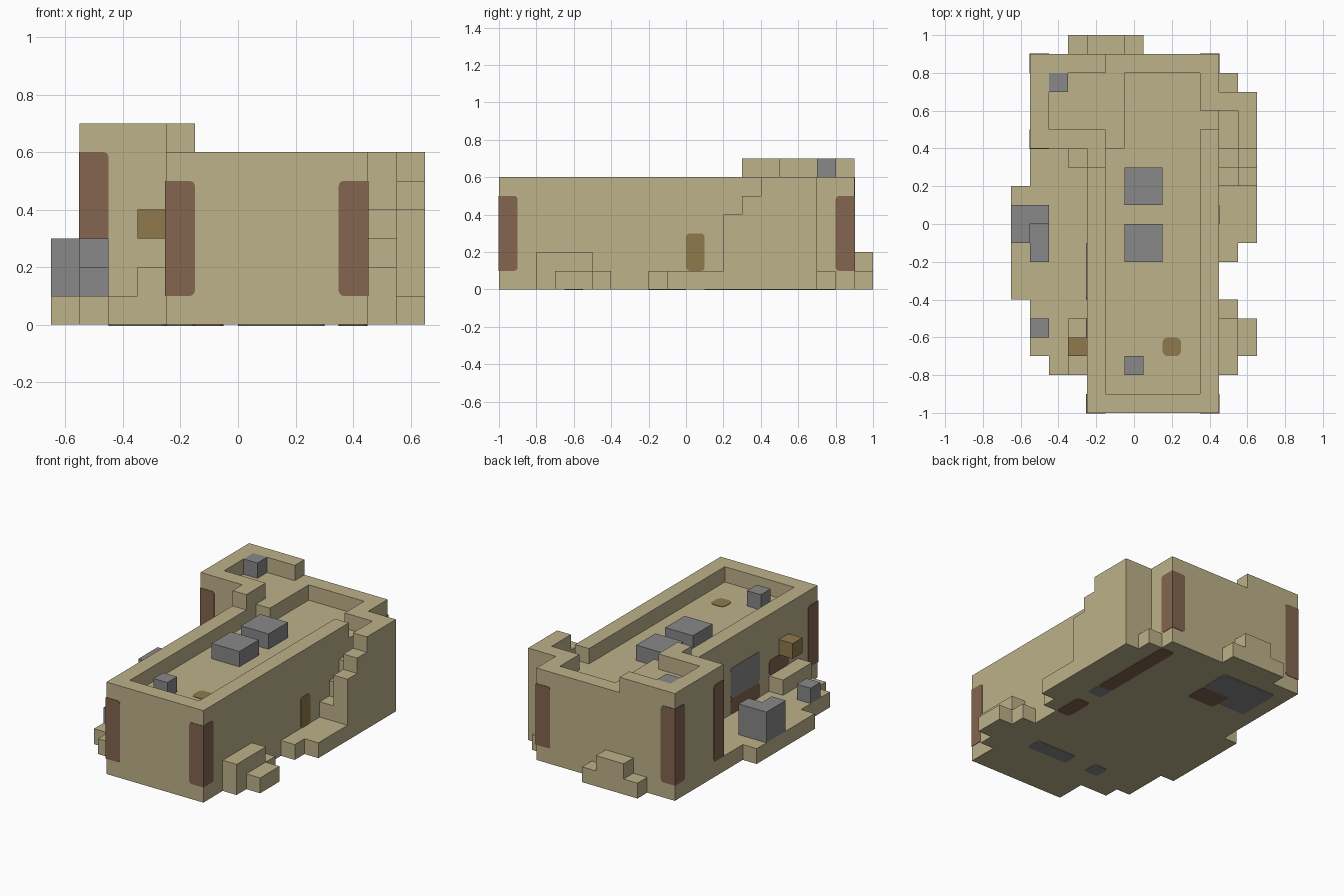
import bpy, bmesh
from mathutils import Vector

old = bpy.data.objects.get("Cube")
if old:
    bpy.data.objects.remove(old)


def material(name, r, g, b):
    m = bpy.data.materials.new(name)
    m.use_nodes = True
    m.diffuse_color = (r, g, b, 1)
    m.node_tree.nodes["Principled BSDF"].inputs["Base Color"].default_value = (r, g, b, 1)
    return m


TAN = material("sandstone", 0.51, 0.445, 0.255)
GREY = material("grey_stone", 0.246, 0.246, 0.246)
BROWN = material("dark_brown", 0.227, 0.13, 0.08)
GOLD = material("ochre_wood", 0.275, 0.195, 0.072)


def finish(name, bm, mat):
    bmesh.ops.recalc_face_normals(bm, faces=bm.faces)
    mesh = bpy.data.meshes.new(name)
    bm.to_mesh(mesh)
    bm.free()
    mesh.materials.append(mat)
    ob = bpy.data.objects.new(name, mesh)
    bpy.context.collection.objects.link(ob)
    return ob


def prism(name, outline, z0, z1, mat=TAN):
    """Upright block with any outline."""
    bm = bmesh.new()
    face = bm.faces.new([bm.verts.new((x, y, z0)) for x, y in outline])
    top = bmesh.ops.extrude_face_region(bm, geom=[face])["geom"]
    verts = [v for v in top if isinstance(v, bmesh.types.BMVert)]
    bmesh.ops.translate(bm, verts=verts, vec=(0, 0, z1 - z0))
    return finish(name, bm, mat)


def box_mesh(lo, hi):
    bm = bmesh.new()
    bmesh.ops.create_cube(bm, size=1)
    lo, hi = Vector(lo), Vector(hi)
    for v in bm.verts:
        v.co = (lo + hi) / 2 + v.co * (hi - lo)
    return bm, (lo + hi) / 2


def box(name, x0, x1, y0, y1, z0, z1, mat=TAN):
    return finish(name, box_mesh((x0, y0, z0), (x1, y1, z1))[0], mat)


def plate(name, axis, at, side, a, b, mat, r=0.02):
    """Thin rounded inlay on a face; a and b are opposite corners in the face."""
    lo, hi = list(a), list(b)
    lo.insert(axis, at - 0.003)
    hi.insert(axis, at + 0.003)
    bm, mid = box_mesh(lo, hi)
    edges = [e for e in bm.edges if abs((e.verts[0].co - e.verts[1].co)[axis]) > 0.001]
    if r:
        bmesh.ops.bevel(bm, geom=edges, offset=r, segments=3, affect='EDGES', profile=0.5)
    return finish(name, bm, mat)


def corner_strip(name, x, y, dx, dy, top):
    """Brown quoin wrapped round an outer corner; dx, dy point into the wall."""
    e = 0.003
    xs = sorted((x - e * dx, x + 0.1 * dx))
    ys = sorted((y - e * dy, y + 0.1 * dy))
    bm, mid = box_mesh((xs[0], ys[0], 0.1), (xs[1], ys[1], top))
    inward = Vector((dx, dy, 0))
    edges = []
    for ed in bm.edges:
        off = (ed.verts[0].co + ed.verts[1].co) / 2 - mid
        if abs(off.z) > 0.01 and off.dot(inward) > 0.01:
            edges.append(ed)
    bmesh.ops.bevel(bm, geom=edges, offset=0.018, segments=3, affect='EDGES', profile=0.5)
    return finish(name, bm, BROWN)


# Main hall with a sunken roof and a doorway through the parapet
hall = prism("main_hall", [(-.25, -1), (.45, -1), (.45, .9), (-.25, .9)], 0, 0.6)
cutter = prism("roof_cutter", [(-.15, -.9), (.35, -.9), (.35, .5), (.5, .5), (.5, .6), (.35, .6),
                               (.35, .8), (-.05, .8), (-.05, .4), (-.15, .4)], 0.5, 0.8)
cutter.hide_render = True
mod = hall.modifiers.new("sunken_roof", 'BOOLEAN')
mod.operation, mod.solver, mod.object = 'DIFFERENCE', 'EXACT', cutter
bpy.context.view_layer.objects.active = hall
bpy.ops.object.modifier_apply(modifier=mod.name)
bpy.data.objects.remove(cutter)

# Rear tower and its parapet
box("tower_base", -.55, -.25, .4, .9, 0, .6)
prism("tower_parapet", [(-.15, .9), (-.55, .9), (-.55, .4), (-.25, .4), (-.25, .3), (-.15, .3),
                        (-.15, .5), (-.45, .5), (-.45, .8), (-.15, .8)], 0.6, 0.7)
box("tower_foot", -.35, -.25, .3, .4, .1, .2)

# Terrace along the right-hand wall
prism("terrace", [(-.25, -.8), (-.45, -.8), (-.45, -.7), (-.55, -.7), (-.55, -.4), (-.65, -.4),
                  (-.65, .2), (-.55, .2), (-.55, .4), (-.25, .4)], 0, 0.1)
box("terrace_ledge", -.35, -.25, -.8, -.5, .1, .2)

# Stair wing: landing, climbing steps and stepped outer wall
prism("stair_landing", [(.45, -.2), (.55, -.2), (.55, -.1), (.65, -.1), (.65, .2), (.45, .2)], 0, 0.1)
for i, (y0, y1) in enumerate([(.2, .3), (.3, .4), (.4, .6)]):
    box(f"stair_step_{i + 1}", .45, .55, y0, y1, 0, .2 + .1 * i)
    box(f"stair_wall_{i + 1}", .55, .65, y0, y1, 0, .4 + .1 * i)
box("stair_end_wall", .45, .65, .6, .7, 0, .6)
box("stair_wing_foot", .45, .55, .7, .8, 0, .1)

# Rubble at the foot of the walls
box("side_rubble_tall", .45, .55, -.8, -.5, 0, .2)
box("side_rubble_low", .55, .65, -.7, -.5, 0, .1)
box("side_rubble_end", .45, .55, -.5, -.4, 0, .1)
box("back_rubble_low", -.35, .05, .9, 1, 0, .1)
box("back_rubble_tall", -.25, -.05, .9, 1, .1, .2)

# Stone blocks on the roofs and the terrace
box("roof_block_front", -.05, .15, -.2, 0, .5, .6, GREY)
box("roof_block_back", -.05, .15, .1, .3, .5, .6, GREY)
box("roof_block_small", -.05, .05, -.8, -.7, .5, .6, GREY)
box("tower_block", -.45, -.35, .7, .8, .6, .7, GREY)
box("terrace_block_small", -.55, -.45, -.6, -.5, .1, .2, GREY)
box("terrace_block_low", -.55, -.45, -.2, 0, .1, .2, GREY)
prism("terrace_block_large", [(-.65, -.1), (-.55, -.1), (-.55, 0), (-.45, 0), (-.45, .1), (-.65, .1)],
      .1, .3, GREY)
box("wall_bracket", -.35, -.25, -.7, -.6, .3, .4, GOLD)

# Corner quoins
corner_strip("front_right_quoin", -.25, -1, 1, 1, .5)
corner_strip("front_left_quoin", .45, -1, -1, 1, .5)
corner_strip("back_left_quoin", .45, .9, -1, -1, .5)
corner_strip("tower_back_quoin", -.55, .9, 1, -1, .6)
corner_strip("tower_front_quoin", -.55, .4, 1, 1, .6)

# Inlays on the walls and roof
plate("side_door", 0, .45, 1, (0, .1), (.1, .3), GOLD)
plate("roof_hatch", 2, .5, 1, (.15, -.7), (.25, -.6), GOLD, 0.03)
plate("wall_window", 0, -.25, -1, (-.4, .2), (-.1, .4), GREY)
plate("window_sill", 0, -.25, -1, (-.4, .1), (-.1, .2), BROWN)
plate("wall_panel", 0, -.25, -1, (-.7, .2), (-.5, .3), BROWN)

# Inlays under the base
for name, a, b, mat in [
        ("base_strip_long", (.35, .2), (.45, .8), BROWN),
        ("base_stud_side", (.35, .1), (.45, .2), GREY),
        ("base_strip_short", (.35, -.2), (.45, 0), BROWN),
        ("base_bar", (0, -.65), (.3, -.55), GREY),
        ("base_stud_front", (-.25, -.65), (-.15, -.55), GREY),
        ("base_slab", (-.45, .6), (-.05, .8), GREY),
        ("base_slab_end", (-.45, .5), (-.25, .62), GREY),
        ("base_slab_edge", (-.25, .45), (-.05, .6), BROWN)]:
    ob = plate(name, 2, 0, -1, a, b, mat)
    ob.location.z = -0.001
